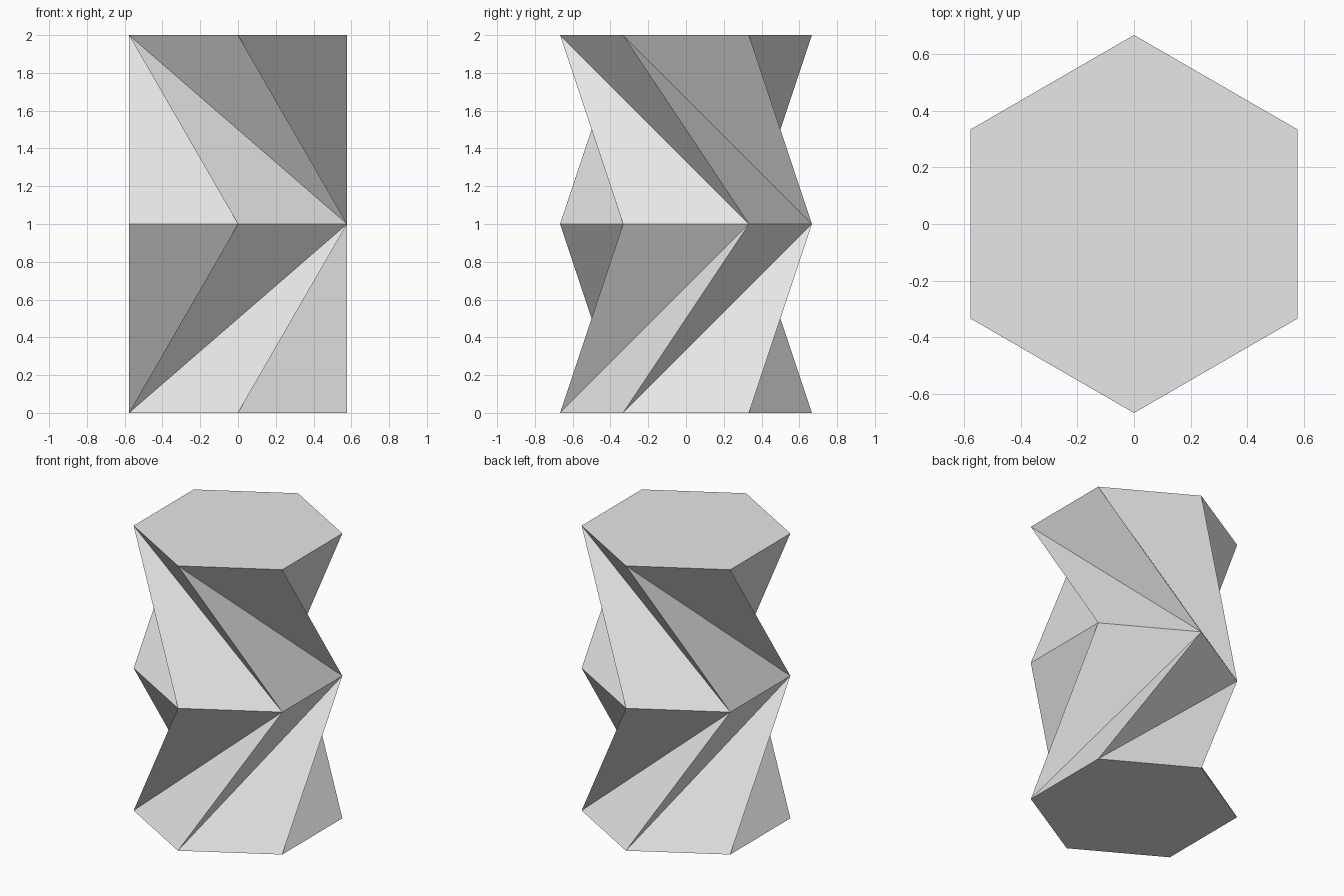
import bpy
import bmesh
from math import cos, sin, radians

cube = bpy.data.objects.get("Cube")
if cube:
    bpy.data.objects.remove(cube, do_unlink=True)

SIDES = 6
RADIUS = 2 / 3

# Plain grey paper
grey = bpy.data.materials.new("light grey")
grey.use_nodes = True
colour = (0.8, 0.8, 0.8, 1)
grey.diffuse_color = colour
grey.node_tree.nodes["Principled BSDF"].inputs["Base Color"].default_value = colour

bm = bmesh.new()


def hexagon(z):
    """One ring of corners, with a corner facing the front."""
    angles = [radians(270 + i * 360 / SIDES) for i in range(SIDES)]
    return [bm.verts.new((RADIUS * cos(a), RADIUS * sin(a), z)) for a in angles]


def twisted_band(end, waist):
    """Triangles from an end ring to the waist, twisted by two corners."""
    for i in range(SIDES):
        after, second = (i + 1) % SIDES, (i + 2) % SIDES
        bm.faces.new((end[i], waist[after], waist[second]))
        bm.faces.new((end[i], waist[second], end[after]))


# Two mirrored twisted storeys closed by flat caps
bottom, waist, top = [hexagon(z) for z in (0, 1, 2)]
for end in (bottom, top):
    twisted_band(end, waist)
    bm.faces.new(end)
bmesh.ops.recalc_face_normals(bm, faces=bm.faces)

mesh = bpy.data.meshes.new("twisted_hexagonal_column")
bm.to_mesh(mesh)
bm.free()
mesh.materials.append(grey)
column = bpy.data.objects.new("twisted_hexagonal_column", mesh)
bpy.context.collection.objects.link(column)
